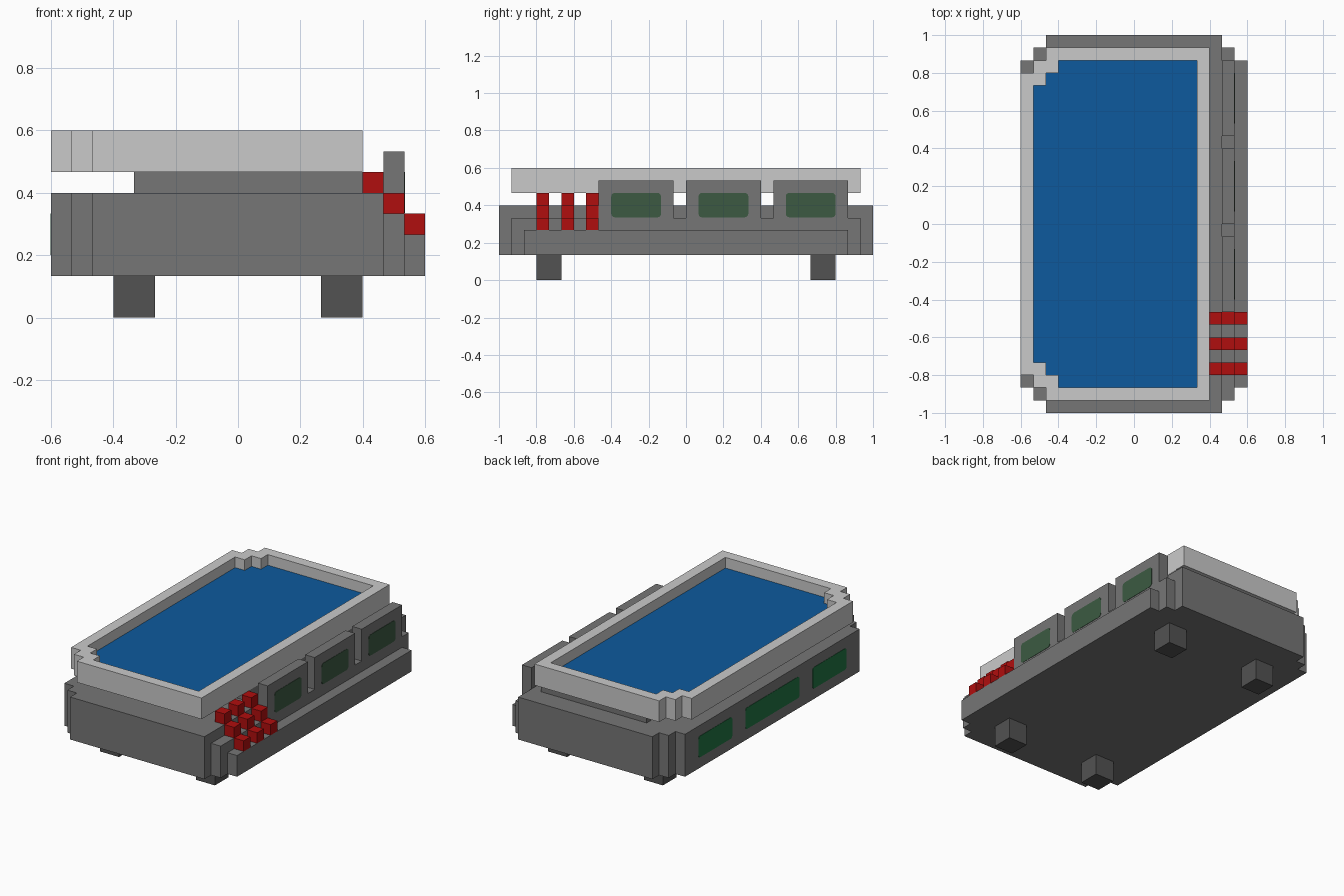
import bpy, bmesh, math

if "Cube" in bpy.data.objects:
    bpy.data.objects.remove(bpy.data.objects["Cube"])

U = 1 / 15  # block size; part dimensions below are in blocks


def srgb(r, g, b):
    f = lambda c: (c / 255 / 12.92) if c < 11 else ((c / 255 + 0.055) / 1.055) ** 2.4
    return (f(r), f(g), f(b), 1)


def material(name, rgb):
    m = bpy.data.materials.new(name)
    m.diffuse_color = srgb(*rgb)
    m.use_nodes = True
    m.node_tree.nodes["Principled BSDF"].inputs["Base Color"].default_value = m.diffuse_color
    return m


GREY = material("mid grey", (118, 118, 118))
LIGHT = material("light grey", (202, 202, 202))
DARK = material("dark grey", (82, 82, 82))
RED = material("red", (176, 14, 14))
BLUE = material("blue", (13, 90, 157))
GREEN = material("green", (32, 116, 66))
DULL_GREEN = material("dull green", (60, 90, 66))


def finish(bm, name, mat):
    bmesh.ops.recalc_face_normals(bm, faces=bm.faces)
    me = bpy.data.meshes.new(name)
    bm.to_mesh(me)
    bm.free()
    me.materials.append(mat)
    ob = bpy.data.objects.new(name, me)
    bpy.context.collection.objects.link(ob)
    return ob


def prism(name, pts, offset, mat):
    """Extrude a closed loop of 3D points along offset (all in blocks)."""
    bm = bmesh.new()
    a = [bm.verts.new([c * U for c in p]) for p in pts]
    b = [bm.verts.new([(c + o) * U for c, o in zip(p, offset)]) for p in pts]
    bm.faces.new(a)
    bm.faces.new(b)
    n = len(a)
    for i in range(n):
        bm.faces.new((a[i], a[(i + 1) % n], b[(i + 1) % n], b[i]))
    return finish(bm, name, mat)


def box(name, x, y, z, mat):
    pts = [(x[0], y[0], z[0]), (x[1], y[0], z[0]), (x[1], y[1], z[0]), (x[0], y[1], z[0])]
    return prism(name, pts, (0, 0, z[1] - z[0]), mat)


def outline(half):
    """Mirror a half outline (y > 0) across the x axis into a loop."""
    return half + [(x, -y) for x, y in reversed(half)]


def window(name, x, y, z, mat, r=0.3):
    """Thin rounded plate on a side wall."""
    pts = []
    corners = [(y[1] - r, z[1] - r), (y[0] + r, z[1] - r), (y[0] + r, z[0] + r), (y[1] - r, z[0] + r)]
    for k, (cy, cz) in enumerate(corners):
        for j in range(4):
            t = math.radians(90 * k + 30 * j)
            pts.append((x - 0.03, cy + r * math.cos(t), cz + r * math.sin(t)))
    prism(name, pts, (0.06, 0, 0), mat)


# Feet
for sx in (-1, 1):
    for sy in (-1, 1):
        box("foot", (sx * 5 - 1, sx * 5 + 1), (sy * 11 - 1, sy * 11 + 1), (0, 2), DARK)

# Body with stepped corners, and two lower steps on the right
body = outline([(-9, 13), (-8, 13), (-8, 14), (-7, 14), (-7, 15), (7, 15)])
prism("body", [(x, y, 2) for x, y in body], (0, 0, 4), GREY)
box("upper_step", (7, 8), (-14, 14), (2, 5), GREY)
box("lower_step", (8, 9), (-13, 13), (2, 4), GREY)

# Right window panels with the supports behind them
for y in (-7, 0, 7):
    box("tank_support", (-5, 6), (y, y + 6), (6, 7), GREY)
    box("window_panel", (7, 8), (y, y + 6), (5, 8), GREY)
    window("panel_window", 8, (y + 1, y + 5), (5.03, 7), DULL_GREEN)

# Left side windows
for y in ((-11, -6), (-4, 4), (6, 11)):
    window("side_window", -9, y, (3, 5), GREEN, 0.2)

# Red buttons climbing the steps
for y in (-12, -10, -8):
    for i in range(3):
        box("button", (6 + i, 7 + i), (y, y + 1), (6 - i, 7 - i), RED)

# Open tank: outer wall, rim, inner wall and floor
outer = outline([(-9, 12), (-8, 12), (-8, 13), (-7, 13), (-7, 14), (6, 14)])
inner = outline([(-8, 11), (-7, 11), (-7, 12), (-6, 12), (-6, 13), (5, 13)])
bm = bmesh.new()
rings = [[bm.verts.new((x * U, y * U, z * U)) for x, y in loop]
         for loop, z in ((outer, 7), (outer, 9), (inner, 9), (inner, 7.5))]
for lo, hi in zip(rings, rings[1:]):
    for i in range(len(lo)):
        j = (i + 1) % len(lo)
        bm.faces.new((lo[i], lo[j], hi[j], hi[i]))
bm.faces.new(rings[0])
bm.faces.new(rings[-1])
finish(bm, "tank", LIGHT)

# Water
prism("water", [(x, y, 7.5) for x, y in inner], (0, 0, 0.5), BLUE)
